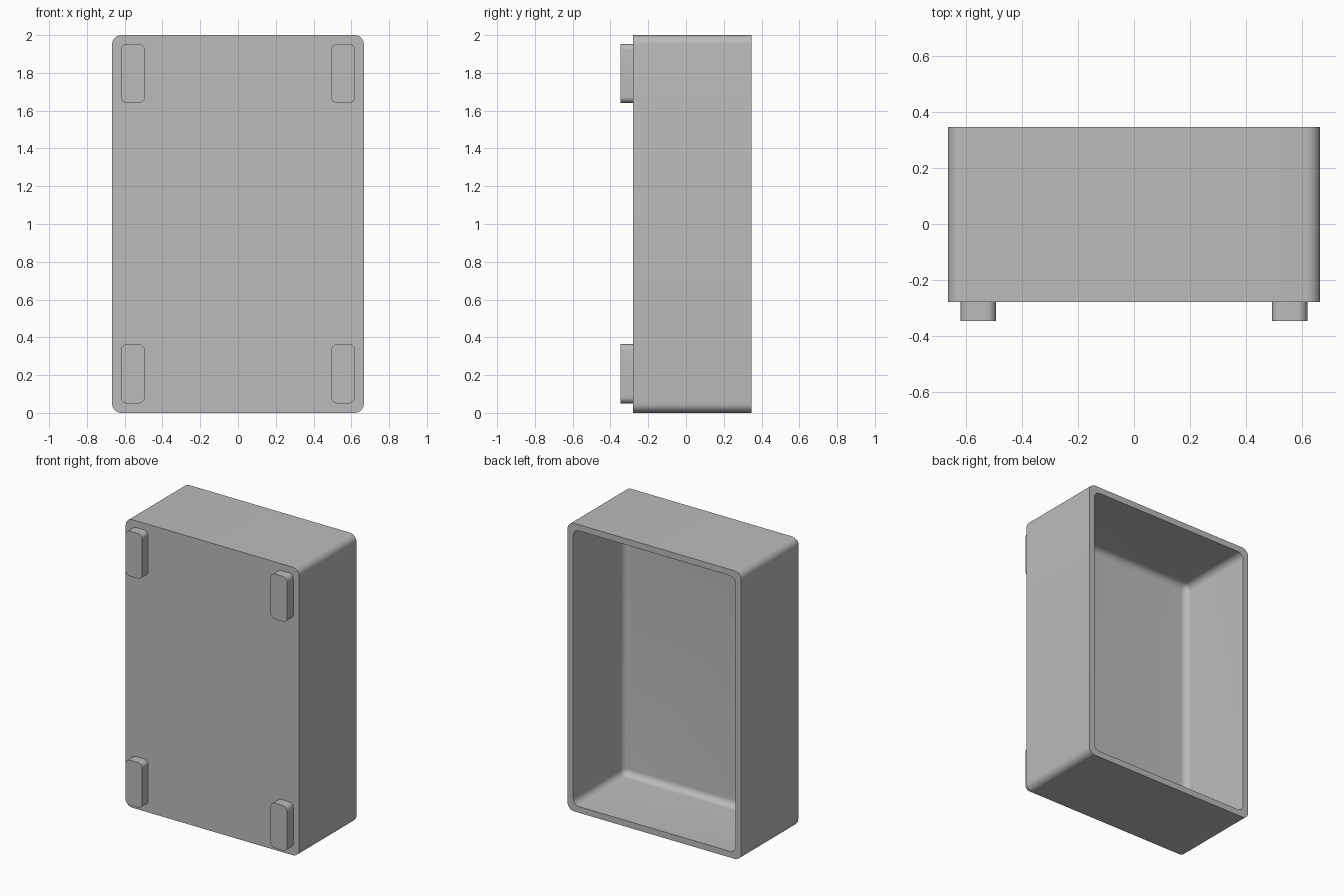
import bpy
import bmesh
import math

cube = bpy.data.objects.get("Cube")
if cube:
    bpy.data.objects.remove(cube, do_unlink=True)

grey = bpy.data.materials.new("plain grey")
grey.use_nodes = True
colour = (0.5, 0.5, 0.5, 1)
grey.diffuse_color = colour
grey.node_tree.nodes["Principled BSDF"].inputs["Base Color"].default_value = colour

FRONT, FLOOR, BACK = -0.28, -0.215, 0.347
WIDTH, HEIGHT, WALL = 1.333, 2.0, 0.043


def outline(cx, cz, w, h, r, steps=8):
    """Rounded rectangle as (x, z) points."""
    points = []
    for i, (sx, sz) in enumerate([(1, 1), (-1, 1), (-1, -1), (1, -1)]):
        for k in range(steps + 1):
            a = math.pi / 2 * (i + k / steps)
            points.append((cx + sx * (w / 2 - r) + r * math.cos(a),
                           cz + sz * (h / 2 - r) + r * math.sin(a)))
    return points


def loft(name, sections):
    """Join (y, outline) sections into one closed, capped solid."""
    bm = bmesh.new()
    rings = [[bm.verts.new((x, y, z)) for x, z in pts] for y, pts in sections]
    n = len(rings[0])
    for a, b in zip(rings, rings[1:]):
        for i in range(n):
            j = (i + 1) % n
            bm.faces.new((a[i], a[j], b[j], b[i]))
    bm.faces.new(rings[0])
    bm.faces.new(rings[-1])
    bmesh.ops.recalc_face_normals(bm, faces=bm.faces)
    mesh = bpy.data.meshes.new(name)
    bm.to_mesh(mesh)
    bm.free()
    mesh.materials.append(grey)
    obj = bpy.data.objects.new(name, mesh)
    bpy.context.collection.objects.link(obj)
    bpy.ops.object.select_all(action="DESELECT")
    obj.select_set(True)
    bpy.context.view_layer.objects.active = obj
    bpy.ops.object.shade_smooth_by_angle(angle=math.radians(30))
    return obj


# Open tray: outer shell, rim, then inner walls with a fillet at the floor
mid = HEIGHT / 2
inner_w, inner_h = WIDTH - 2 * WALL, HEIGHT - 2 * WALL
fillet, corner = 0.045, 0.046
outer = outline(0, mid, WIDTH, HEIGHT, 0.05)
sections = [(FRONT, outer), (BACK, outer),
            (BACK, outline(0, mid, inner_w, inner_h, corner))]
for k in range(9):
    a = math.pi / 2 * k / 8
    inset = fillet * (1 - math.cos(a))
    sections.append((FLOOR + fillet * (1 - math.sin(a)),
                     outline(0, mid, inner_w - 2 * inset, inner_h - 2 * inset,
                             corner - inset)))
loft("tray", sections)

# Four rounded feet on the closed face
for side, sx in (("left", 1), ("right", -1)):
    for level, z in (("lower", 0.207), ("upper", 1.797)):
        foot = outline(sx * 0.557, z, 0.127, 0.313, 0.033)
        loft(f"{level}_{side}_foot", [(-0.347, foot), (FRONT, foot)])
